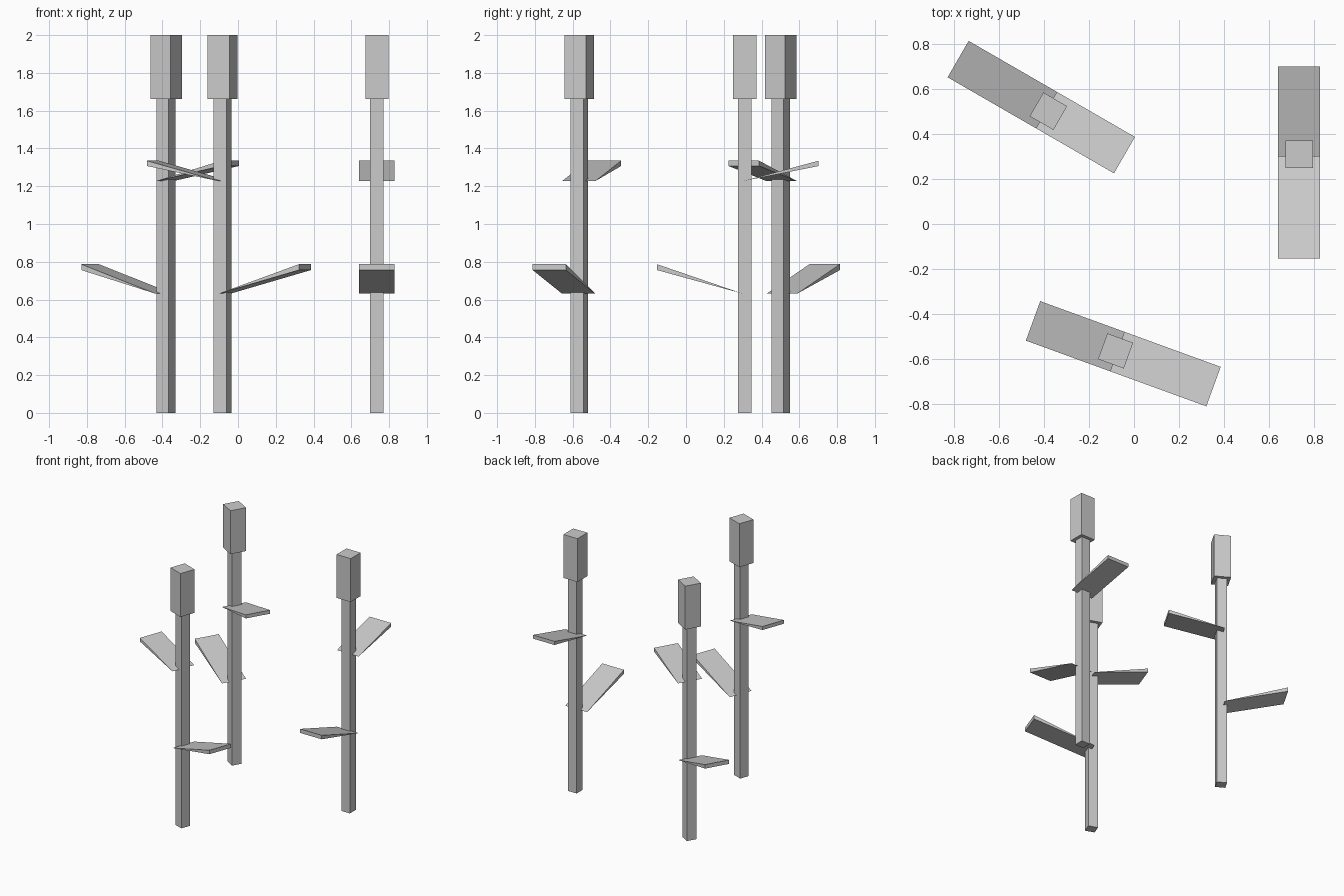
import bpy, bmesh
from math import radians
from mathutils import Matrix

if "Cube" in bpy.data.objects:
    bpy.data.objects.remove(bpy.data.objects["Cube"])


def finish(bm, name, place):
    bmesh.ops.recalc_face_normals(bm, faces=bm.faces)
    me = bpy.data.meshes.new(name)
    bm.to_mesh(me)
    bm.free()
    ob = bpy.data.objects.new(name, me)
    ob.matrix_world = place
    bpy.context.collection.objects.link(ob)


def post(name, place, width, z0, z1):
    bm = bmesh.new()
    bmesh.ops.create_cube(bm, size=1, matrix=Matrix.Translation((0, 0, (z0 + z1) / 2))
                          @ Matrix.Diagonal((width, width, z1 - z0, 1)))
    finish(bm, name, place)


def leaf(name, place, tip_x, base_z, tip_low, tip_high, width=0.187):
    # wedge: sharp edge inside the stem, thick upright face at the tip
    bm = bmesh.new()
    profile = [(0.01, base_z), (tip_x, tip_low), (tip_x, tip_high)]
    face = bm.faces.new([bm.verts.new((x - 0.01, -width / 2, z)) for x, z in profile])
    ext = bmesh.ops.extrude_face_region(bm, geom=[face])
    new = [v for v in ext["geom"] if isinstance(v, bmesh.types.BMVert)]
    bmesh.ops.translate(bm, verts=new, vec=(0, width, 0))
    # shift the sharp edge slightly towards the lower leaf side
    bmesh.ops.translate(bm, verts=bm.verts, vec=(0.01, 0, 0))
    finish(bm, name, place)


# three reeds: x, y, direction of the lower leaf
reeds = [(-0.381, 0.502, 150), (-0.082, -0.565, -20), (0.735, 0.311, -90)]
for i, (x, y, turn) in enumerate(reeds, 1):
    place = Matrix.Translation((x, y, 0)) @ Matrix.Rotation(radians(turn), 4, 'Z')
    post(f"stem_{i}", place, 0.073, 0, 1.662)
    post(f"seed_head_{i}", place, 0.122, 1.662, 2.0)
    leaf(f"lower_leaf_{i}", place, 0.464, 0.631, 0.756, 0.787)
    leaf(f"upper_leaf_{i}", place, -0.391, 1.227, 1.307, 1.335)
